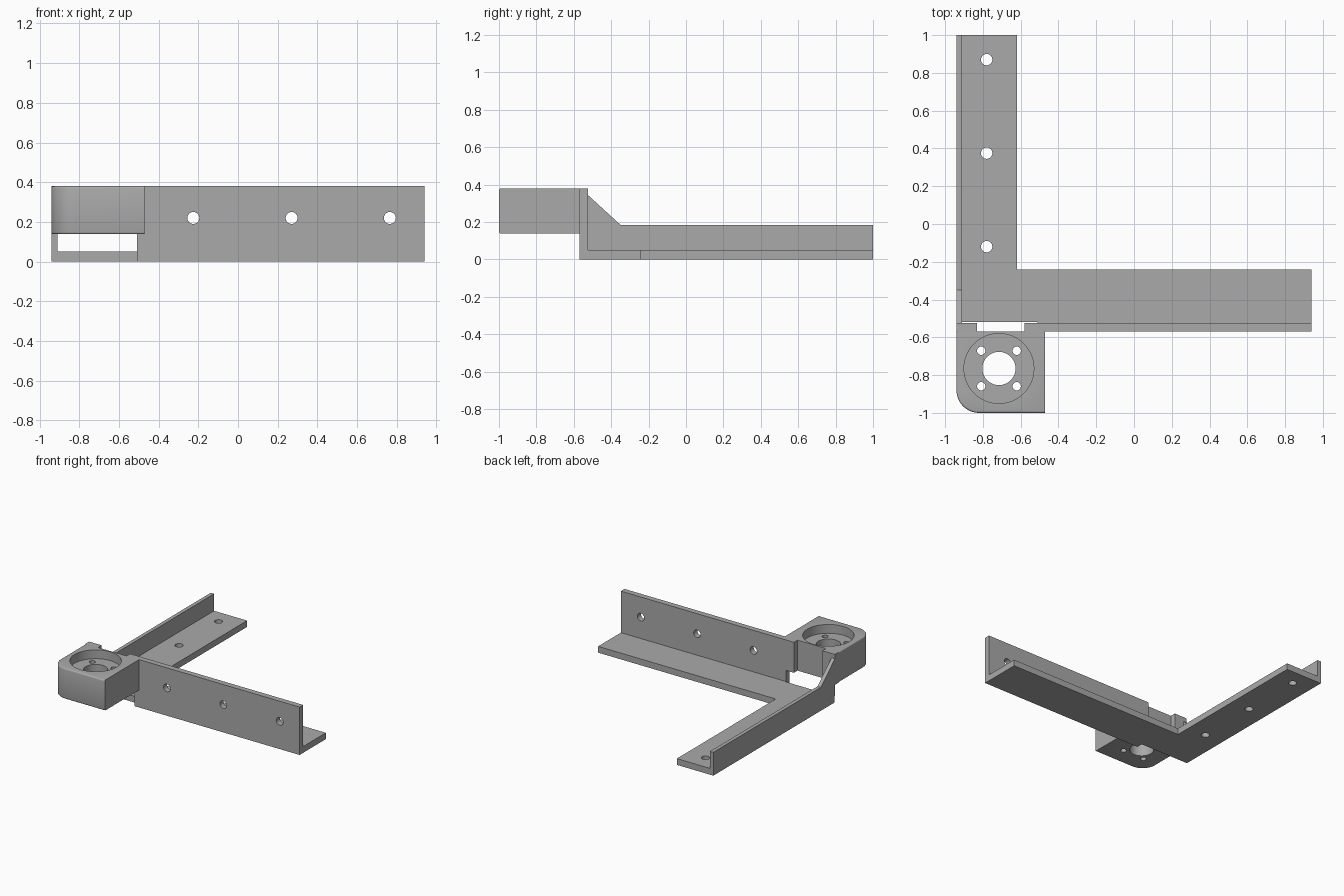
import bpy, bmesh, math
from mathutils import Vector

if "Cube" in bpy.data.objects:
    bpy.data.objects.remove(bpy.data.objects["Cube"])

grey = bpy.data.materials.new("plain grey")
grey.diffuse_color = (0.4, 0.4, 0.4, 1)
grey.use_nodes = True
grey.node_tree.nodes["Principled BSDF"].inputs["Base Color"].default_value = grey.diffuse_color


def prism(name, points, axis, start, end):
    """Extrude a 2D profile along an axis; the profile uses the other two axes in order."""
    def place(p, d):
        c = list(p)
        c.insert("xyz".index(axis), d)
        return Vector(c)
    bm = bmesh.new()
    face = bm.faces.new([bm.verts.new(place(p, start)) for p in points])
    ext = bmesh.ops.extrude_face_region(bm, geom=[face])
    shift = place((0, 0), end - start)
    bmesh.ops.translate(bm, vec=shift,
                        verts=[v for v in ext["geom"] if isinstance(v, bmesh.types.BMVert)])
    bmesh.ops.recalc_face_normals(bm, faces=bm.faces)
    mesh = bpy.data.meshes.new(name)
    bm.to_mesh(mesh)
    bm.free()
    obj = bpy.data.objects.new(name, mesh)
    bpy.context.collection.objects.link(obj)
    mesh.materials.append(grey)
    return obj


def circle(cx, cy, r, n=48):
    return [(cx + r * math.cos(math.tau * i / n), cy + r * math.sin(math.tau * i / n))
            for i in range(n)]


def drill(obj, holes, axis):
    """Cut round holes given as (u, v, radius, start, end)."""
    for u, v, r, a, b in holes:
        cutter = prism("cutter", circle(u, v, r), axis, a, b)
        cutter.hide_render = True
        mod = obj.modifiers.new("hole", 'BOOLEAN')
        mod.operation, mod.solver, mod.object = 'DIFFERENCE', 'EXACT', cutter
        bpy.context.view_layer.objects.active = obj
        bpy.ops.object.modifier_apply(modifier=mod.name)
        bpy.data.objects.remove(cutter)


# L-shaped base plate, notched under the mount
base = prism("base_plate", [(-.94, -.52), (-.51, -.52), (-.51, -.57), (.94, -.57),
                            (.94, -.24), (-.62, -.24), (-.62, 1), (-.94, 1)], "z", 0, .05)
drill(base, [(-.78, y, .03, -.1, .2) for y in (-.12, .375, .87)], "z")

# Tall front wall with the tab that reaches behind the mount
front = prism("front_wall", [(-.51, .05), (.94, .05), (.94, .38), (-.58, .38),
                             (-.58, .138), (-.51, .138)], "y", -.57, -.525)
drill(front, [(x, .22, .03, -.7, -.4) for x in (-.225, .27, .765)], "y")

# Low side wall rising on a slope towards the mount
side = prism("side_wall", [(-.525, .05), (1, .05), (1, .185), (-.35, .185),
                           (-.525, .345)], "x", -.94, -.91)
tab = prism("side_tab", [(-.94, -.57), (-.83, -.57), (-.83, -.525), (-.94, -.525)],
            "z", .138, .38)

# Mount block with one rounded corner
R = .12
arc = [(-.94 + R - R * math.cos(t), -1 + R - R * math.sin(t))
       for t in [math.pi / 2 * i / 12 for i in range(13)]]
block = prism("mount_block", [(-.94, -.57)] + arc + [(-.47, -1), (-.47, -.57)], "z", .138, .38)

# Softened rims along the left and front of the block
bm = bmesh.new()
bm.from_mesh(block.data)
rims = []
for e in bm.edges:
    a, b = e.verts
    mid = (a.co + b.co) / 2
    if abs(a.co.z - b.co.z) < 1e-4 and mid.x < -.48 and mid.y < -.58:
        rims.append(e)
bmesh.ops.bevel(bm, geom=rims, offset=.01, segments=3, profile=.5, affect='EDGES')
bm.to_mesh(block.data)
bm.free()

# Round recess, centre bore and four screw holes
cx, cy = -.715, -.765
holes = [(cx, cy, .185, .31, .5), (cx, cy, .088, 0, .5)]
holes += [(cx + i * .094, cy + j * .094, .022, 0, .5) for i in (-1, 1) for j in (-1, 1)]
drill(block, holes, "z")

# Smooth curved faces, keep edges crisp
for obj in (base, front, side, tab, block):
    bpy.ops.object.select_all(action='DESELECT')
    obj.select_set(True)
    bpy.context.view_layer.objects.active = obj
    bpy.ops.object.shade_smooth_by_angle(angle=math.radians(35))
